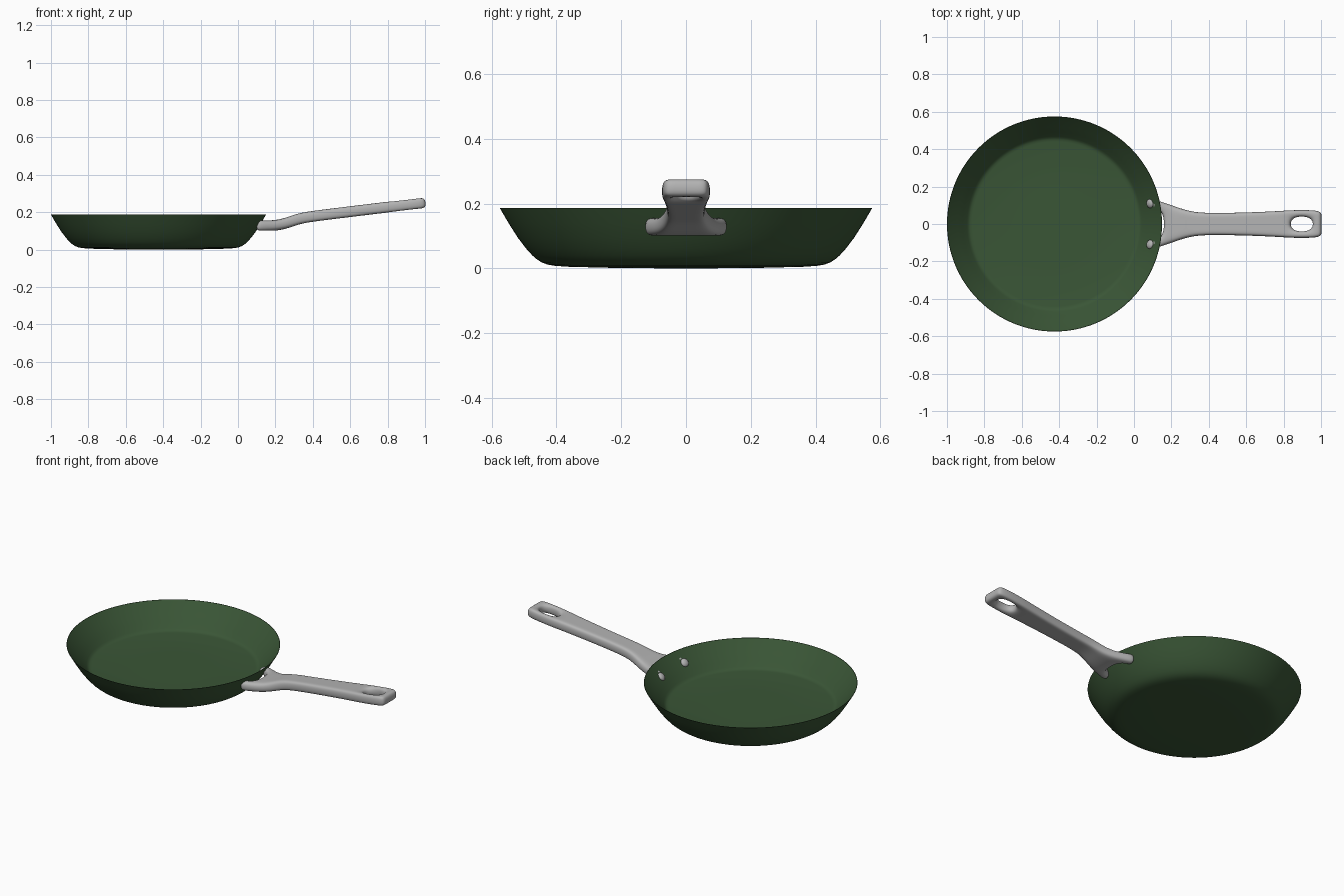
import bpy, bmesh, math
from mathutils import Vector

if "Cube" in bpy.data.objects:
    bpy.data.objects.remove(bpy.data.objects["Cube"])

PAN_X = -0.425


def link(name, bm):
    me = bpy.data.meshes.new(name)
    bmesh.ops.recalc_face_normals(bm, faces=bm.faces)
    bm.to_mesh(me)
    bm.free()
    ob = bpy.data.objects.new(name, me)
    bpy.context.collection.objects.link(ob)
    return ob


def smooth(ob, angle=40):
    bpy.ops.object.select_all(action='DESELECT')
    ob.select_set(True)
    bpy.context.view_layer.objects.active = ob
    bpy.ops.object.shade_smooth_by_angle(angle=math.radians(angle))


def lathe(name, profile, steps=128):
    bm = bmesh.new()
    vs = [bm.verts.new((r, 0, z)) for r, z in profile]
    es = [bm.edges.new(p) for p in zip(vs, vs[1:])]
    bmesh.ops.spin(bm, geom=vs + es, cent=(0, 0, 0), axis=(0, 0, 1),
                   angle=math.tau, steps=steps)
    bmesh.ops.remove_doubles(bm, verts=bm.verts, dist=1e-5)
    return link(name, bm)


# Pan body: curved outside from centre to rim, then straight flared wall and thick floor inside
outer = [(0, 0), (.2, .001), (.36, .005), (.405, .008), (.428, .012), (.446, .019),
         (.460, .028), (.474, .040), (.494, .062), (.519, .095), (.547, .139), (.575, .187)]
inner = [(.573, .187), (.546, .155), (.519, .125), (.491, .093), (.468, .066),
         (.460, .058), (.452, .054), (.440, .052), (.2, .051), (0, .051)]
pan = lathe("pan_body", outer + inner)
pan.location.x = PAN_X
smooth(pan)
green = bpy.data.materials.new("green_coating")
green.diffuse_color = (.042, .092, .037, 1)
green.use_nodes = True
green.node_tree.nodes["Principled BSDF"].inputs["Base Color"].default_value = green.diffuse_color
pan.data.materials.append(green)

# Handle: cage of cross rows (x, inner half width, outer half width, z);
# the middle column is left open for the fork and the hanging hole
rows = [(.098, .084, .128, .129), (.125, .076, .127, .128), (.160, .055, .116, .128),
        (.21, .035, .099, .130), (.265, .028, .079, .143), (.33, .026, .063, .168),
        (.42, .025, .059, .181), (.60, .028, .062, .203), (.78, .036, .070, .225),
        (.835, .042, .075, .231), (.960, .042, .076, .246), (1.004, .034, .066, .250)]
open_cells = {0, 1, 9}
bm = bmesh.new()
grid = [[bm.verts.new((x, y, z)) for y in (-wo, -wi, wi, wo)] for x, wi, wo, z in rows]
for i, (a, b) in enumerate(zip(grid, grid[1:])):
    for j in range(3):
        if j != 1 or i not in open_cells:
            bm.faces.new((a[j], b[j], b[j + 1], a[j + 1]))
handle = link("handle", bm)
thick = handle.modifiers.new("thickness", 'SOLIDIFY')
thick.thickness = .057
thick.offset = 0
thick.edge_crease_inner = thick.edge_crease_outer = .15
sub = handle.modifiers.new("rounding", 'SUBSURF')
sub.levels = sub.render_levels = 3
for p in handle.data.polygons:
    p.use_smooth = True
steel = bpy.data.materials.new("steel")
steel.diffuse_color = (.45, .45, .45, 1)
steel.use_nodes = True
steel.node_tree.nodes["Principled BSDF"].inputs["Base Color"].default_value = steel.diffuse_color
handle.data.materials.append(steel)

# Rivets: domed heads on the inside wall where the fork is fixed
for name, s in (("rivet_left", 1), ("rivet_right", -1)):
    dome = [(.024 * math.cos(t), .014 * math.sin(t)) for t in
            [math.pi / 2 * k / 8 for k in range(9)]]
    rivet = lathe(name, [(0, -.006), (.024, -.006)] + dome[:-1] + [(0, .014)], 32)
    radial = Vector((.515, s * .11, 0)).normalized()
    rivet.location = Vector((PAN_X, 0, .128)) + radial * .522
    rivet.rotation_euler = (-radial + Vector((0, 0, .87))).to_track_quat('Z', 'Y').to_euler()
    smooth(rivet)
    rivet.data.materials.append(steel)
